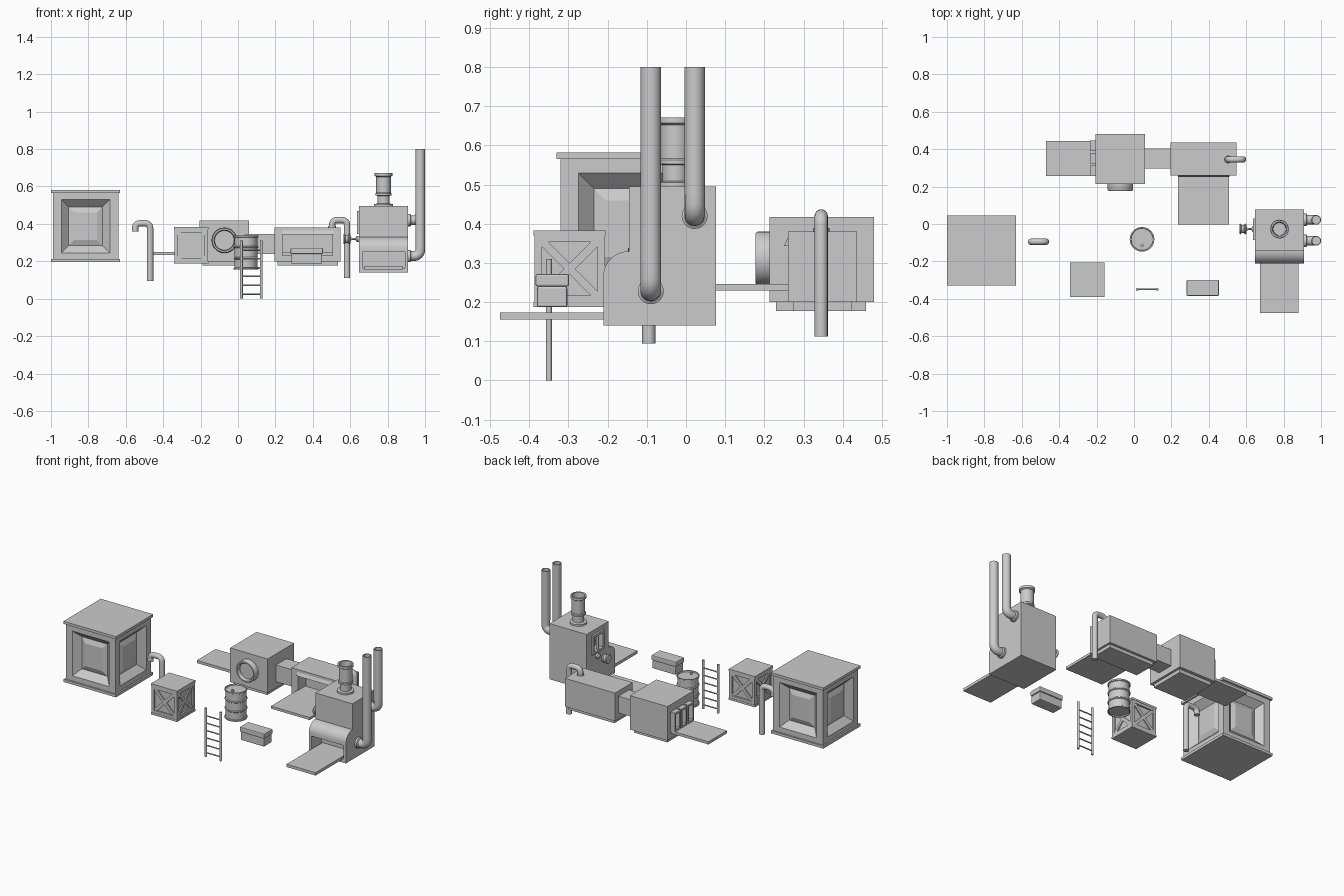
import bpy, bmesh
from math import pi, radians, cos, sin
from mathutils import Matrix, Vector

if "Cube" in bpy.data.objects:
    bpy.data.objects.remove(bpy.data.objects["Cube"])


def finish(name, bm, smooth=False):
    bmesh.ops.recalc_face_normals(bm, faces=bm.faces)
    me = bpy.data.meshes.new(name)
    bm.to_mesh(me)
    bm.free()
    ob = bpy.data.objects.new(name, me)
    bpy.context.collection.objects.link(ob)
    if smooth:
        shade(ob)
    return ob


def activate(ob):
    bpy.ops.object.select_all(action='DESELECT')
    ob.select_set(True)
    bpy.context.view_layer.objects.active = ob


def shade(ob):
    activate(ob)
    bpy.ops.object.shade_smooth_by_angle(angle=radians(35))


def add_box(bm, x, y, z, turn=Matrix()):
    c = Vector([(a + b) / 2 for a, b in (x, y, z)])
    s = [b - a for a, b in (x, y, z)]
    m = turn @ Matrix.Translation(c) @ Matrix.Diagonal((*s, 1))
    return bmesh.ops.create_cube(bm, size=1, matrix=m)['verts']


def box(name, x, y, z, bevel=0):
    bm = bmesh.new()
    add_box(bm, x, y, z)
    if bevel:
        bmesh.ops.bevel(bm, geom=bm.edges[:], offset=bevel, segments=2, profile=0.5, affect='EDGES')
    return finish(name, bm)


def cut(ob, x, y, z):
    tool = box("cutter", x, y, z)
    tool.hide_render = True
    mod = ob.modifiers.new("cut", 'BOOLEAN')
    mod.operation, mod.object, mod.solver = 'DIFFERENCE', tool, 'EXACT'
    activate(ob)
    bpy.ops.object.modifier_apply(modifier=mod.name)
    bpy.data.objects.remove(tool)


def lathe(name, profile, loc, turn=Matrix(), n=32):
    bm = bmesh.new()
    vs = [bm.verts.new((r, 0, z)) for r, z in profile]
    es = [bm.edges.new(p) for p in zip(vs, vs[1:])]
    bmesh.ops.spin(bm, geom=vs + es, axis=(0, 0, 1), cent=(0, 0, 0), angle=2 * pi, steps=n, use_duplicate=False)
    bmesh.ops.remove_doubles(bm, verts=bm.verts, dist=1e-5)
    bmesh.ops.transform(bm, matrix=Matrix.Translation(loc) @ turn, verts=bm.verts)
    return finish(name, bm, True)


def tube(name, pts, radius, corner=0.025):
    # polyline with rounded corners, swept by a circle
    pts = [Vector(p) for p in pts]
    path = [pts[0]]
    for a, b, c in zip(pts, pts[1:], pts[2:]):
        p, q = b + (a - b).normalized() * corner, b + (c - b).normalized() * corner
        o = p + q - b
        path += [o + (p - o) * cos(t * pi / 12) + (q - o) * sin(t * pi / 12) for t in range(7)]
    path.append(pts[-1])
    cu = bpy.data.curves.new(name, 'CURVE')
    cu.dimensions, cu.bevel_depth, cu.bevel_resolution, cu.use_fill_caps = '3D', radius, 6, True
    sp = cu.splines.new('POLY')
    sp.points.add(len(path) - 1)
    for pt, co in zip(sp.points, path):
        pt.co = (*co, 1)
    ob = bpy.data.objects.new(name, cu)
    bpy.context.collection.objects.link(ob)
    activate(ob)
    bpy.ops.object.convert(target='MESH')
    shade(bpy.context.object)


ALONG_X = Matrix.Rotation(pi / 2, 4, 'Y')
TO_FRONT = Matrix.Rotation(pi / 2, 4, 'X')

# Large container with sunken, raised-centre panels
bm = bmesh.new()
add_box(bm, (-0.99, -0.64), (-0.32, 0.035), (0.2, 0.575))
bm.normal_update()
sides = [f for f in bm.faces if abs(f.normal.z) < 0.5]
for t, d in ((0.045, 0), (0.04, -0.04), (0.03, 0.012)):
    bmesh.ops.inset_individual(bm, faces=sides, thickness=t, depth=d, use_even_offset=True)
finish("container_body", bm)
for name, z in (("container_lid", (0.565, 0.582)), ("container_base", (0.195, 0.212))):
    box(name, (-1.0, -0.63), (-0.33, 0.045), z)

# Braced crate
bm = bmesh.new()
add_box(bm, (-0.08, 0.08), (-0.08, 0.08), (0.195, 0.375))
for z in ((0.187, 0.2), (0.37, 0.383)):
    add_box(bm, (-0.092, 0.092), (-0.092, 0.092), z)
for k in range(4):
    face = Matrix.Rotation(k * pi / 2, 4, 'Z')
    for z in ((0.2, 0.217), (0.353, 0.37)):
        add_box(bm, (-0.09, 0.09), (-0.09, -0.075), z, face)
    for x in ((-0.09, -0.071), (0.071, 0.09)):
        add_box(bm, x, (-0.09, -0.075), (0.2, 0.37), face)
    for s in (-1, 1):
        tilt = face @ Matrix.Translation((0, 0, 0.285)) @ Matrix.Rotation(s * pi / 4, 4, 'Y')
        add_box(bm, (-0.1, 0.1), (-0.087, -0.075), (-0.01, 0.01), tilt)
bmesh.ops.translate(bm, verts=bm.verts, vec=(-0.25, -0.297, 0))
finish("braced_crate", bm)

# Barrel with rims, ribs and bung
prof = [(0, 0.162), (0.058, 0.162), (0.06, 0.155), (0.066, 0.155), (0.066, 0.163), (0.061, 0.166)]
for z in (0.216, 0.277):
    prof += [(0.061, z - 0.006), (0.066, z - 0.002), (0.066, z + 0.002), (0.061, z + 0.006)]
prof += [(0.061, 0.327), (0.066, 0.33), (0.066, 0.338), (0.06, 0.338), (0.058, 0.331), (0, 0.331)]
lathe("barrel", prof, (0.043, -0.082, 0))
lathe("barrel_bung", [(0, 0), (0.008, 0), (0.008, 0.013), (0, 0.013)], (0.043, -0.115, 0.33), n=12)

# Ladder
for i, x in enumerate((0.018, 0.124)):
    lathe(f"ladder_rail_{i}", [(0, 0), (0.0075, 0), (0.0075, 0.31), (0, 0.31)], (x, -0.35, 0), n=12)
for i in range(6):
    lathe(f"ladder_rung_{i}", [(0, 0), (0.004, 0), (0.004, 0.106), (0, 0.106)],
          (0.018, -0.35, 0.025 + 0.047 * i), ALONG_X, 8)

# Small chest
box("chest_body", (0.285, 0.45), (-0.38, -0.303), (0.187, 0.24), 0.005)
box("chest_lid", (0.281, 0.454), (-0.384, -0.299), (0.24, 0.272), 0.005)
box("chest_seam", (0.288, 0.447), (-0.377, -0.306), (0.23, 0.25))

# Two hooked pipes
for name, x, y, z in (("hook_pipe_left", -0.47, -0.095, 0.095), ("hook_pipe_right", 0.583, 0.345, 0.112)):
    tube(name, [(x, y, z), (x, y, z + 0.308), (x - 0.08, y, z + 0.308), (x - 0.08, y, z + 0.265)], 0.017)
lathe("hook_pipe_collar", [(0, 0), (0.021, 0), (0.021, 0.012), (0, 0.012)], (0.503, 0.345, 0.377))

# Machine with porthole
box("porthole_machine_body", (-0.205, 0.06), (0.213, 0.48), (0.2, 0.417))
box("porthole_machine_base", (-0.19, 0.045), (0.23, 0.46), (0.177, 0.202))
lathe("porthole", [(0.068, -0.005), (0.068, 0.03), (0.064, 0.036), (0.056, 0.036), (0.052, 0.03),
                   (0.052, 0.014), (0, 0.014)], (-0.073, 0.213, 0.312), TO_FRONT)
box("left_tray", (-0.47, -0.2), (0.257, 0.445), (0.233, 0.25))

# Outlet frames on the machine's left side
bm = bmesh.new()
for y in (0.285, 0.352, 0.419):
    for s in (-1, 1):
        add_box(bm, (-0.235, -0.2), sorted((y + s * 0.018, y + s * 0.028)), (0.26, 0.365))
    for z in ((0.25, 0.262), (0.358, 0.37)):
        add_box(bm, (-0.235, -0.2), (y - 0.028, y + 0.028), z)
finish("outlet_frames", bm)

# Duct between the two rear machines
box("duct", (0.05, 0.2), (0.297, 0.403), (0.24, 0.347))

# Long machine with hooded front opening and tray
body = box("long_machine_body", (0.195, 0.548), (0.26, 0.437), (0.2, 0.38))
cut(body, (0.24, 0.505), (0.2, 0.34), (0.235, 0.345))
box("long_machine_base", (0.21, 0.535), (0.275, 0.422), (0.178, 0.202))
box("long_machine_tray", (0.235, 0.508), (-0.003, 0.335), (0.23, 0.246))
bm = bmesh.new()
hood = [bm.verts.new((0.235, y, z)) for y, z in ((0.262, 0.368), (0.25, 0.343), (0.262, 0.343))]
f = bm.faces.new(hood)
ext = bmesh.ops.extrude_face_region(bm, geom=[f])['geom']
bmesh.ops.translate(bm, verts=[v for v in ext if isinstance(v, bmesh.types.BMVert)], vec=(0.275, 0, 0))
finish("opening_hood", bm)

# Tall furnace: side profile with a rounded shoulder
profile = [(0.077, 0.14), (0.077, 0.495), (-0.145, 0.495), (-0.145, 0.333)]
profile += [(-0.145 - 0.066 * sin(t * pi / 16), 0.267 + 0.063 * cos(t * pi / 16)) for t in range(9)]
profile += [(-0.211, 0.14)]
bm = bmesh.new()
f = bm.faces.new([bm.verts.new((0.647, y, z)) for y, z in profile])
ext = bmesh.ops.extrude_face_region(bm, geom=[f])['geom']
bmesh.ops.translate(bm, verts=[v for v in ext if isinstance(v, bmesh.types.BMVert)], vec=(0.262, 0, 0))
furnace = finish("furnace_body", bm)
cut(furnace, (0.665, 0.892), (-0.3, -0.11), (0.165, 0.25))
cut(furnace, (0.6, 0.69), (-0.075, 0.02), (0.36, 0.455))
shade(furnace)
box("furnace_tray", (0.675, 0.88), (-0.475, -0.115), (0.156, 0.174))

# Window frame on the furnace's left side
bm = bmesh.new()
for y in ((-0.085, -0.072), (0.017, 0.03), (-0.032, -0.023)):
    add_box(bm, (0.635, 0.652), y, (0.35, 0.467))
for z in ((0.347, 0.361), (0.454, 0.469)):
    add_box(bm, (0.635, 0.652), (-0.085, 0.03), z)
finish("furnace_window_frame", bm)

# Valve wheel on the furnace's left side
lathe("valve", [(0, 0), (0.026, 0), (0.029, 0.006), (0.022, 0.012), (0.022, 0.026), (0.029, 0.031),
                (0.026, 0.037), (0.009, 0.038), (0.005, 0.05), (0.005, 0.064), (0.016, 0.072),
                (0.016, 0.088)], (0.563, -0.027, 0.32), ALONG_X, 24)

# Furnace chimney
lathe("chimney", [(0.05, 0.49), (0.05, 0.506), (0.033, 0.509), (0.033, 0.55), (0.043, 0.553), (0.043, 0.563),
                  (0.039, 0.567), (0.039, 0.652), (0.047, 0.657), (0.047, 0.672), (0.038, 0.672),
                  (0.034, 0.6), (0, 0.6)], (0.778, -0.027, 0))

# Exhaust pipes with collars on the furnace's right side
for name, y, z in (("front", -0.09, 0.228), ("rear", 0.022, 0.42)):
    tube(f"exhaust_{name}_elbow", [(0.9, y, z), (0.974, y, z), (0.974, y, z + 0.06)], 0.026, 0.032)
    lathe(f"exhaust_{name}_stack", [(0.026, z + 0.055), (0.026, 0.8), (0.021, 0.8), (0.021, 0.74), (0, 0.74)],
          (0.974, y, 0))
    lathe(f"exhaust_{name}_collar", [(0, 0), (0.033, 0), (0.033, 0.014), (0.026, 0.018)], (0.908, y, z), ALONG_X)
